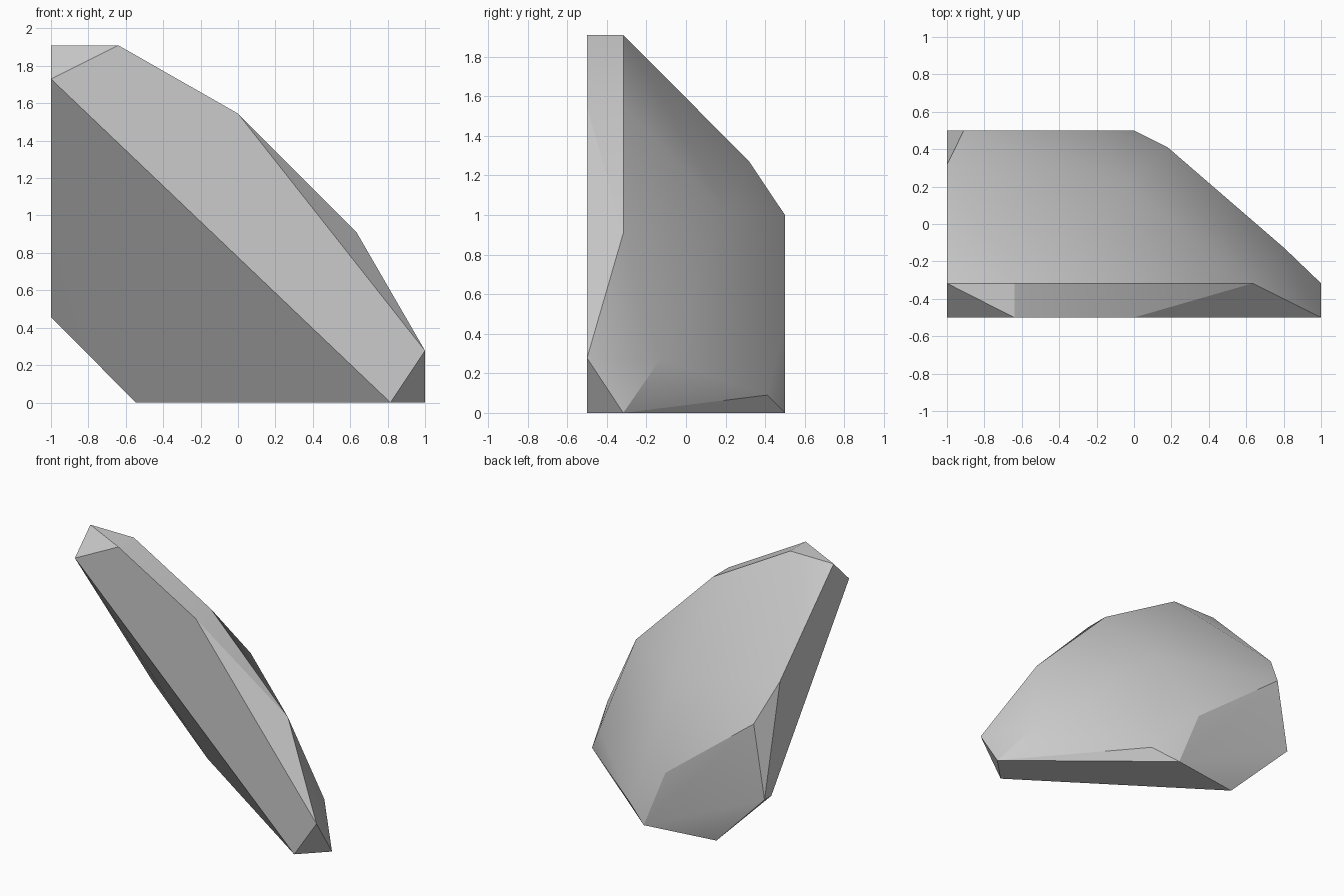
import bpy
import bmesh
import math

# Remove the default object
default_cube = bpy.data.objects.get("Cube")
if default_cube:
    bpy.data.objects.remove(default_cube, do_unlink=True)

# Stone colour
grey = bpy.data.materials.new("stone_grey")
stone_colour = (0.6, 0.6, 0.6, 1)
grey.diffuse_color = stone_colour
grey.use_nodes = True
grey.node_tree.nodes["Principled BSDF"].inputs["Base Color"].default_value = stone_colour

# Corners of the cut stone as (x, z) outlines, each at its depth y
outlines = {
    # flat front facet
    -0.5: [(-1, 1.73), (-0.64, 1.91), (0, 1.545), (1, 0.277), (0.815, 0)],
    # rim behind the front bevel
    -0.317: [(-1, 1.91), (-0.64, 1.91), (0, 1.545), (0.635, 0.908), (1, 0)],
    # rounded body, with the crown of its domed back
    -0.13: [(0.805, 0.27)],
    0.22: [(-0.05, 1)],
    0.317: [(-1, 1.273)],
    0.41: [(0.18, 0.09)],
    0.42: [(-1, 0.456), (-0.546, 0)],
    # flat back facet
    0.5: [(-1, 0.456), (-0.91, 1), (-0.18, 0.44), (0, 0)],
}

# Wrap the outlines in one convex faceted skin
bm = bmesh.new()
for depth, outline in outlines.items():
    for x, z in outline:
        bm.verts.new((x, depth, z))
bmesh.ops.convex_hull(bm, input=list(bm.verts))
bmesh.ops.dissolve_limit(bm, angle_limit=math.radians(1),
                         verts=list(bm.verts), edges=list(bm.edges))
bmesh.ops.recalc_face_normals(bm, faces=list(bm.faces))

mesh = bpy.data.meshes.new("faceted_stone")
bm.to_mesh(mesh)
bm.free()
mesh.materials.append(grey)
stone = bpy.data.objects.new("faceted_stone", mesh)
bpy.context.scene.collection.objects.link(stone)

# Soft shading across the shallow facets, crisp outer bevels
bpy.ops.object.select_all(action="DESELECT")
stone.select_set(True)
bpy.context.view_layer.objects.active = stone
bpy.ops.object.shade_smooth_by_angle(angle=math.radians(21))
